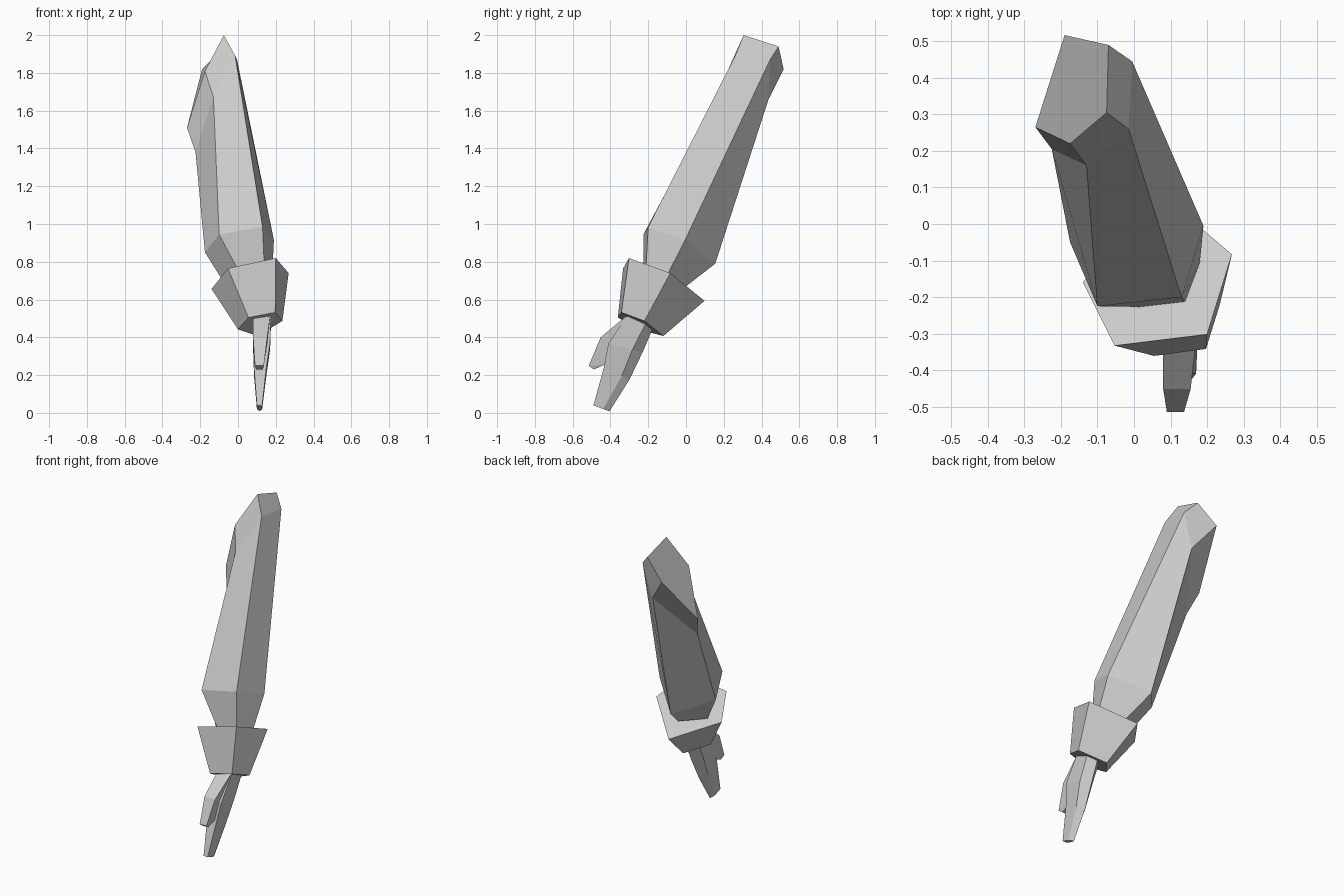
import bpy, bmesh

if "Cube" in bpy.data.objects:
    bpy.data.objects.remove(bpy.data.objects["Cube"])

grey = bpy.data.materials.new("light_grey")
grey.diffuse_color = (0.6, 0.6, 0.6, 1)
grey.use_nodes = True
grey.node_tree.nodes["Principled BSDF"].inputs["Base Color"].default_value = grey.diffuse_color


def loft(name, rings):
    """Flat-shaded solid through rings of equal point count, capped at both ends."""
    bm = bmesh.new()
    loops = [[bm.verts.new(p) for p in ring] for ring in rings]
    n = len(loops[0])
    for a, b in zip(loops, loops[1:]):
        for i in range(n):
            j = (i + 1) % n
            bm.faces.new((a[i], a[j], b[j], b[i]))
    bm.faces.new(loops[0])
    bm.faces.new(loops[-1])
    bmesh.ops.recalc_face_normals(bm, faces=bm.faces)
    me = bpy.data.meshes.new(name)
    bm.to_mesh(me)
    bm.free()
    me.materials.append(grey)
    ob = bpy.data.objects.new(name, me)
    bpy.context.collection.objects.link(ob)
    return ob


def blade(front, back, left, right, ridge=0.0):
    """Five-sided cross-section: front and back are (y, z), with a ridge at the back."""
    (fy, fz), (by, bz) = front, back
    my, mz = by + (fy - by) * ridge, bz + (fz - bz) * ridge
    return [(left, fy, fz), (right, fy, fz), (right, my, mz),
            ((left + right) / 2, by, bz), (left, my, mz)]


# Long faceted upper section, tapering into the cuff
loft("upper_arm", [
    [(-.075, .305, 2.0), (-.07, .49, 1.94), (-.19, .517, 1.82), (-.27, .265, 1.51), (-.175, .22, 1.81)],
    [(-.015, .26, 1.89), (-.005, .445, 1.87), (-.07, .437, 1.66), (-.225, .205, 1.38), (-.13, .16, 1.67)],
    [(.13, -.2, .985), (.19, -.005, .915), (0, .155, .79), (-.175, -.05, .85), (-.1, -.225, .945)],
    [(.14, -.213, .75), (.18, -.107, .715), (.056, 0, .67), (-.062, -.13, .67), (.02, -.227, .72)],
])

# Flared cuff
loft("cuff", [
    [(-.053, -.333, .765), (.2, -.302, .82), (.268, -.083, .74), (.055, .098, .593), (-.14, -.16, .656)],
    [(.055, -.361, .505), (.197, -.342, .532), (.235, -.22, .487), (.105, -.12, .407), (0, -.25, .442)],
])

# Palm narrowing into a single block of fingers
loft("hand", [
    blade((-.30, .53), (-.17, .46), .08, .175, .3),
    blade((-.41, .37), (-.23, .32), .08, .17, .3),
    blade((-.435, .24), (-.30, .175), .085, .15, .3),
    blade((-.49, .04), (-.405, .008), .1, .128, .4),
])

# Thumb on the front edge of the palm
loft("thumb", [
    blade((-.32, .51), (-.25, .45), .08, .17),
    blade((-.452, .40), (-.36, .34), .08, .155),
    blade((-.515, .25), (-.43, .255), .09, .137),
    blade((-.488, .23), (-.465, .24), .095, .132),
])
